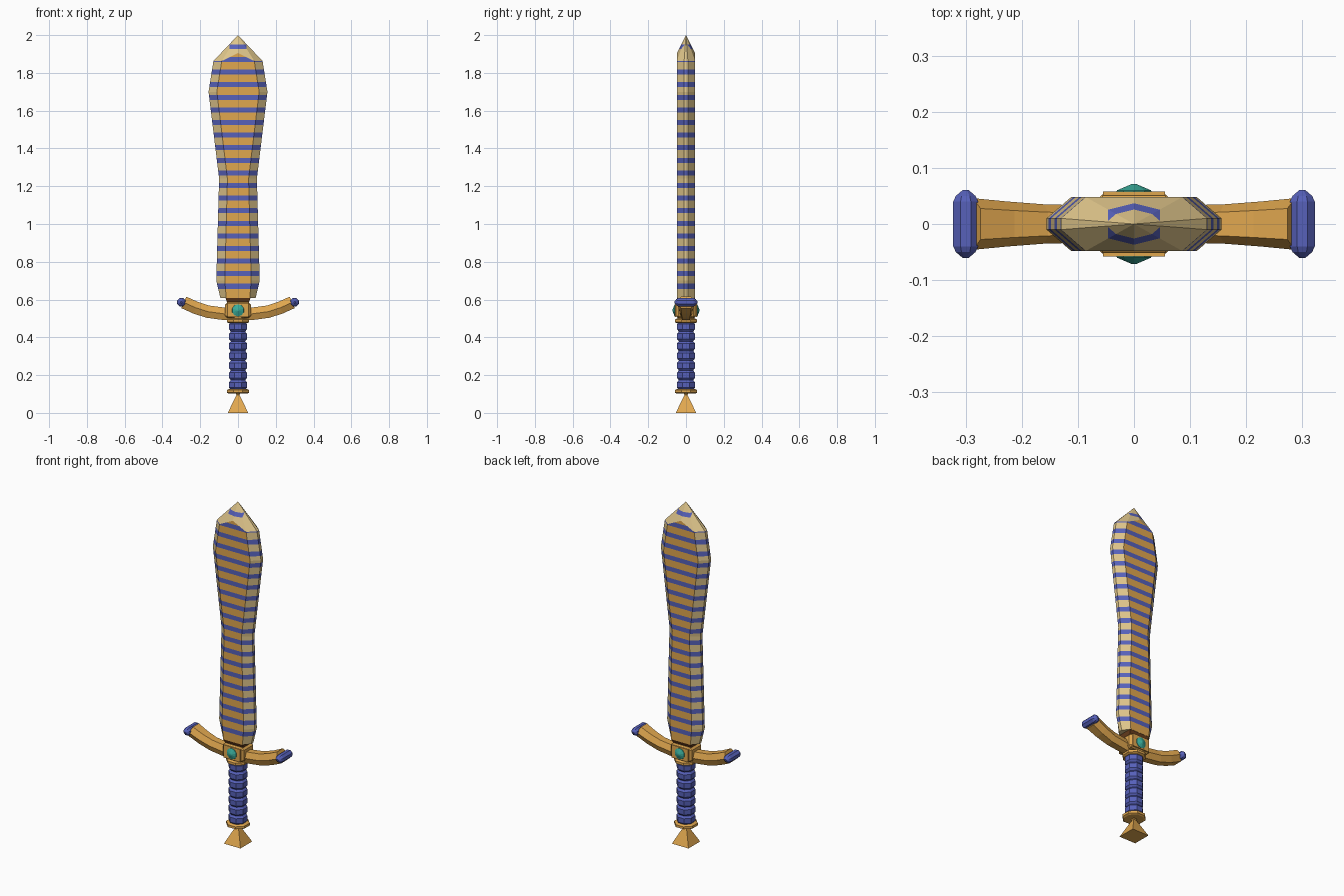
import bpy, bmesh, math
from mathutils import Vector

if "Cube" in bpy.data.objects:
    bpy.data.objects.remove(bpy.data.objects["Cube"], do_unlink=True)


def material(name, srgb):
    col = [c / 12.92 if c <= 0.04045 else ((c + 0.055) / 1.055) ** 2.4 for c in srgb] + [1]
    m = bpy.data.materials.new(name)
    m.use_nodes = True
    m.diffuse_color = col
    m.node_tree.nodes["Principled BSDF"].inputs["Base Color"].default_value = col
    return m


GOLD = material("gold", (0.88, 0.655, 0.31))
PALE = material("pale gold", (0.87, 0.77, 0.54))
BLUE = material("blue", (0.34, 0.38, 0.73))
TEAL = material("teal", (0.23, 0.68, 0.61))
BROWN = material("dark brown", (0.42, 0.25, 0.12))


def finish(name, bm, mats, mirror=None):
    bmesh.ops.recalc_face_normals(bm, faces=bm.faces)
    me = bpy.data.meshes.new(name)
    bm.to_mesh(me)
    bm.free()
    for m in mats:
        me.materials.append(m)
    ob = bpy.data.objects.new(name, me)
    bpy.context.collection.objects.link(ob)
    if mirror is not None:
        mod = ob.modifiers.new("Mirror", 'MIRROR')
        mod.use_axis = [i == mirror for i in range(3)]
        mod.use_mirror_merge = False
    return ob


def loft(bm, rings, caps=True):
    """Skin closed rings of points."""
    vr = [[bm.verts.new(p) for p in r] for r in rings]
    for a, b in zip(vr, vr[1:]):
        for i in range(len(a)):
            j = (i + 1) % len(a)
            bm.faces.new((a[i], a[j], b[j], b[i]))
    if caps:
        bm.faces.new(vr[0])
        bm.faces.new(vr[-1])


def lathe(name, profile, mat, sides=8, axis='z', center=(0, 0, 0), mirror=None):
    """Faceted turned part: profile holds (radius, position along axis)."""
    rings = []
    for r, h in profile:
        ring = []
        for i in range(sides):
            t = 2 * math.pi * (i + 0.5) / sides
            a, b = r * math.cos(t), r * math.sin(t)
            p = Vector((a, b, h)) if axis == 'z' else Vector((a, h, b))
            ring.append(p + Vector(center))
        rings.append(ring)
    bm = bmesh.new()
    loft(bm, rings)
    return finish(name, bm, [mat], mirror)


def box(name, center, size, mat, bevel=0, mirror=None):
    bm = bmesh.new()
    bmesh.ops.create_cube(bm, size=1)
    for v in bm.verts:
        v.co = Vector(c * s for c, s in zip(v.co, size)) + Vector(center)
    if bevel:
        bmesh.ops.bevel(bm, geom=bm.edges[:], offset=bevel, segments=1, affect='EDGES')
    return finish(name, bm, [mat], mirror)


def cut(bm, co, no):
    bmesh.ops.bisect_plane(bm, geom=bm.verts[:] + bm.edges[:] + bm.faces[:],
                           plane_co=co, plane_no=no)


def stripe(bm, z, half, reach, index):
    """Colour a horizontal band no further than reach from the middle."""
    for h in (z - half, z + half):
        cut(bm, (0, 0, h), (0, 0, 1))
    for f in bm.faces:
        c = f.calc_center_median()
        if abs(c.z - z) < half and abs(c.x) < reach:
            f.material_index = index


# Blade: bevelled section with flat faces and cut stripes
def blade_ring(z, w, n, zm, t=0.048, e=0.01):
    half = [(w, -e, z), (w, e, z), (n, t, z), (0, t, zm), (-n, t, z)]
    return half + [(-x, -y, h) for x, y, h in half]


SHOULDER = blade_ring(1.863, 0.130, 0.086, 1.905)
bm = bmesh.new()
loft(bm, [blade_ring(0.607, 0.093, 0.062, 0.607), blade_ring(0.70, 0.115, 0.070, 0.70),
          blade_ring(1.24, 0.100, 0.056, 1.24), blade_ring(1.70, 0.156, 0.112, 1.70),
          SHOULDER], caps=False)
bm.faces.new([v for v in bm.verts if v.co.z < 0.61])
for f in bm.faces:
    f.normal_update()
    f.material_index = 1 if abs(f.normal.y) > 0.95 else 0
for k in range(19):
    stripe(bm, 1.871 - 0.0667 * k, 0.0133, 1, 2)
finish("blade", bm, [PALE, GOLD, BLUE])

# Blade tip: pale facets with a short stripe front and back
bm = bmesh.new()
apex = bm.verts.new((0, 0, 2.0))
base = [bm.verts.new(p) for p in SHOULDER]
for a, b in zip(base, base[1:] + base[:1]):
    bm.faces.new((a, b, apex))
for x in (-0.046, 0.046):
    cut(bm, (x, 0, 0), (1, 0, 0))
stripe(bm, 1.938, 0.011, 0.046, 1)
finish("blade_tip", bm, [PALE, BLUE])

# Neck: narrows from the blade down into the guard
bm = bmesh.new()
loft(bm, [[(sx * x, sy * y, z) for sx, sy in ((1, 1), (-1, 1), (-1, -1), (1, -1))]
          for x, y, z in ((0.056, 0.034, 0.58), (0.066, 0.047, 0.608))])
finish("blade_neck", bm, [BROWN])


# Guard: upswept arms with a ridged six-sided section
def guard():
    path = [(0.0, 0.523, 0.032), (0.07, 0.524, 0.033), (0.16, 0.536, 0.035),
            (0.225, 0.557, 0.040), (0.287, 0.585, 0.046)]
    rings = []
    for i, (x, z, d) in enumerate(path):
        a, b = path[max(i - 1, 0)], path[min(i + 1, len(path) - 1)]
        t = Vector((b[0] - a[0], 0, b[1] - a[1])).normalized()
        up = Vector((-t.z, 0, t.x)) * 0.033
        c, y = Vector((x, 0, z)), Vector((0, d, 0))
        rings.append([c - y, c - y * 0.6 + up, c + y * 0.6 + up,
                      c + y, c + y * 0.6 - up, c - y * 0.6 - up])
    bm = bmesh.new()
    loft(bm, rings)
    finish("guard_arms", bm, [GOLD], mirror=0)


guard()
lathe("guard_end_caps", [(0.005, -0.061), (0.019, -0.050), (0.024, -0.040),
                         (0.024, 0.040), (0.019, 0.050), (0.005, 0.061)],
      BLUE, axis='y', center=(0.30, 0, 0.586), mirror=0)

# Centre block, side plates and gems
box("guard_block", (0, 0, 0.544), (0.136, 0.106, 0.084), GOLD, bevel=0.012)
box("gem_plates", (0, 0.0545, 0.544), (0.110, 0.007, 0.074), GOLD, mirror=1)
lathe("gems", [(0.033, 0.056), (0.032, 0.060), (0.005, 0.071)], TEAL, sides=10, axis='y',
      center=(0, 0, 0.543), mirror=1)

# Grip: stacked rounded bands
bands, low, high = 7, 0.122, 0.482
step = (high - low) / bands
grip = []
for k in range(bands):
    z = low + k * step
    grip += [(0.041, z), (0.051, z + step * 0.22), (0.051, z + step * 0.78)]
grip.append((0.041, high))
lathe("grip", grip, BLUE)

# Collars at both ends of the grip
for name, z in (("upper_collar", 0.487), ("lower_collar", 0.114)):
    lathe(name, [(0.054, z - 0.012), (0.064, z - 0.007), (0.064, z + 0.007), (0.054, z + 0.012)], GOLD)
lathe("guard_base", [(0.045, 0.49), (0.052, 0.51)], GOLD)

# Pommel: square pyramid
s = math.sqrt(2)
lathe("pommel", [(0.054 * s, 0), (0.008 * s, 0.096), (0.014 * s, 0.106)], GOLD, sides=4)
